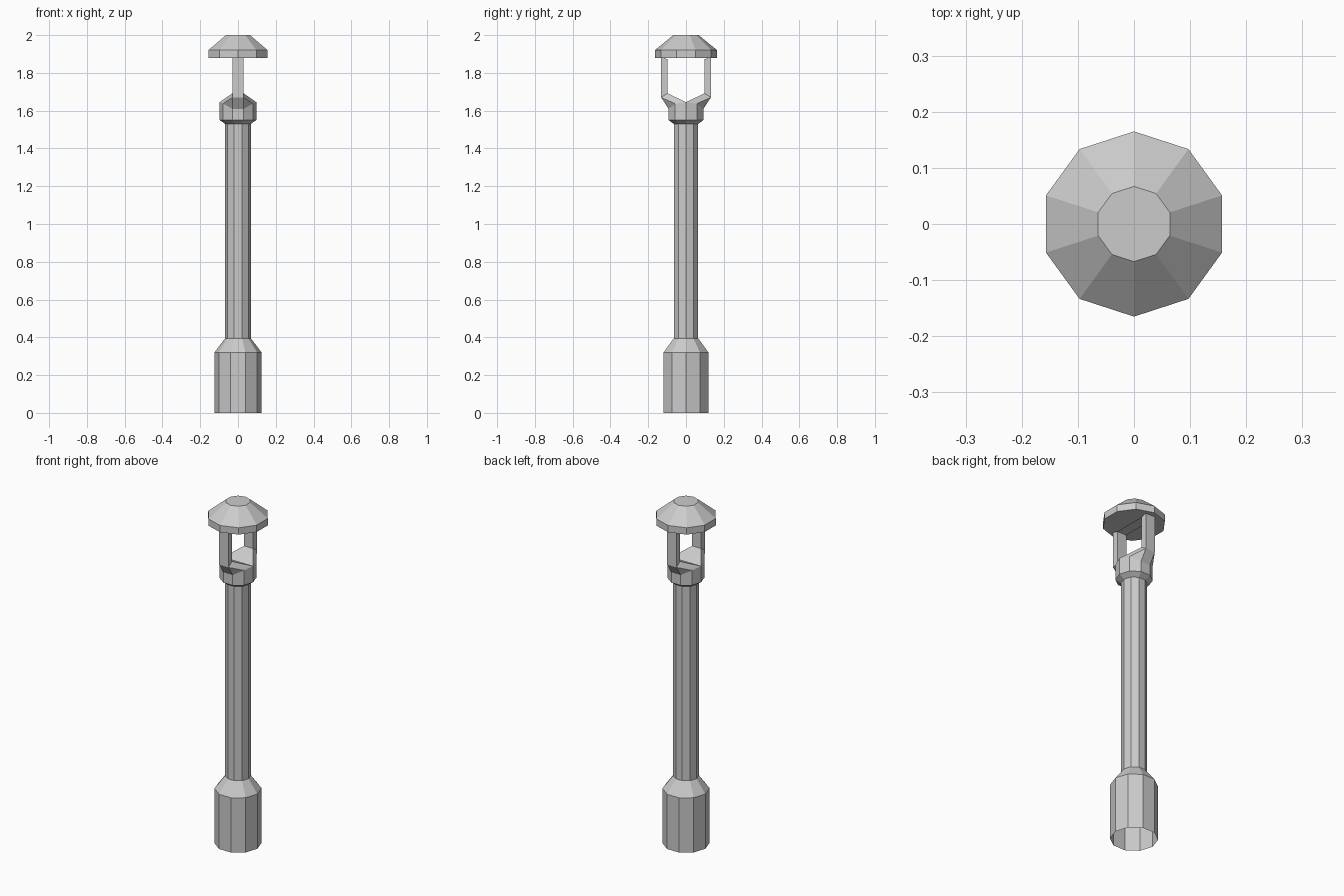
import bpy, bmesh
from math import sin, cos, pi

if "Cube" in bpy.data.objects:
    bpy.data.objects.remove(bpy.data.objects["Cube"])

N = 10  # sides of every turned part


def ring(bm, r, z, turn=0.0):
    return [bm.verts.new((r * cos(2 * pi * i / N + turn), r * sin(2 * pi * i / N + turn), z))
            for i in range(N)]


def bridge(bm, a, b):
    for i in range(N):
        j = (i + 1) % N
        bm.faces.new((a[i], a[j], b[j], b[i]))


def lathe(bm, profile, turn=0.0):
    rings = [ring(bm, r, z, turn) for r, z in profile]
    for a, b in zip(rings, rings[1:]):
        bridge(bm, a, b)
    return rings


def finish(bm, name):
    bmesh.ops.recalc_face_normals(bm, faces=bm.faces)
    me = bpy.data.meshes.new(name)
    bm.to_mesh(me)
    bm.free()
    ob = bpy.data.objects.new(name, me)
    bpy.context.collection.objects.link(ob)
    return ob


# Post: open-bottomed base, shaft and collar in one shell
bm = bmesh.new()
rings = lathe(bm, [(0.125, 0), (0.125, 0.32), (0.068, 0.395), (0.068, 1.53),
                   (0.097, 1.55), (0.097, 1.64)])
top = rings[-1]

# Collar rim dips towards the fork arms
rim = {0: 1.645, 1: 1.637, 2: 1.61}
for i, v in enumerate(top):
    k = i % 5
    v.co.z = rim[min(k, 5 - k)]

# Fork: two flared arms growing out of the collar's front and back faces
W, INNER, OUTER, HEAD = 0.03, 0.098, 0.132, 1.882
bar = []
for s in (1, -1):
    arm = []
    for sx in (1, -1):
        def idx(k):
            a = k if sx == 1 else 5 - k
            return top[a if s == 1 else -a % N]
        A, B, C = idx(0), idx(1), idx(2)
        I, O, IT, OT = [bm.verts.new((sx * W, s * y, z)) for y, z in
                        ((INNER, 1.692), (OUTER, 1.67), (INNER, 1.873), (OUTER, HEAD))]
        # shoulder facets, then the side of the arm
        for f in ((A, B, O), (B, C, O), (A, O, I), (I, O, OT, IT)):
            bm.faces.new(f)
        arm.append((A, C, I, O, IT, OT))
    (A, C, I, O, IT, OT), (A2, C2, I2, O2, IT2, OT2) = arm
    for f in ((A, I, I2, A2), (C, C2, O2, O), (O, O2, OT2, OT), (I, IT, IT2, I2)):
        bm.faces.new(f)
    bar.append((IT, IT2))
# Thin bridge under the cap joining both arms
bm.faces.new((bar[0][0], bar[0][1], bar[1][1], bar[1][0]))
finish(bm, "lamp_post_with_fork")

# Cap: short rim with a truncated cone above
bm = bmesh.new()
rings = lathe(bm, [(0.165, 1.88), (0.165, 1.92), (0.067, 2.0)], pi / 2)
bm.faces.new(rings[0])
bm.faces.new(rings[-1])
finish(bm, "cap")
